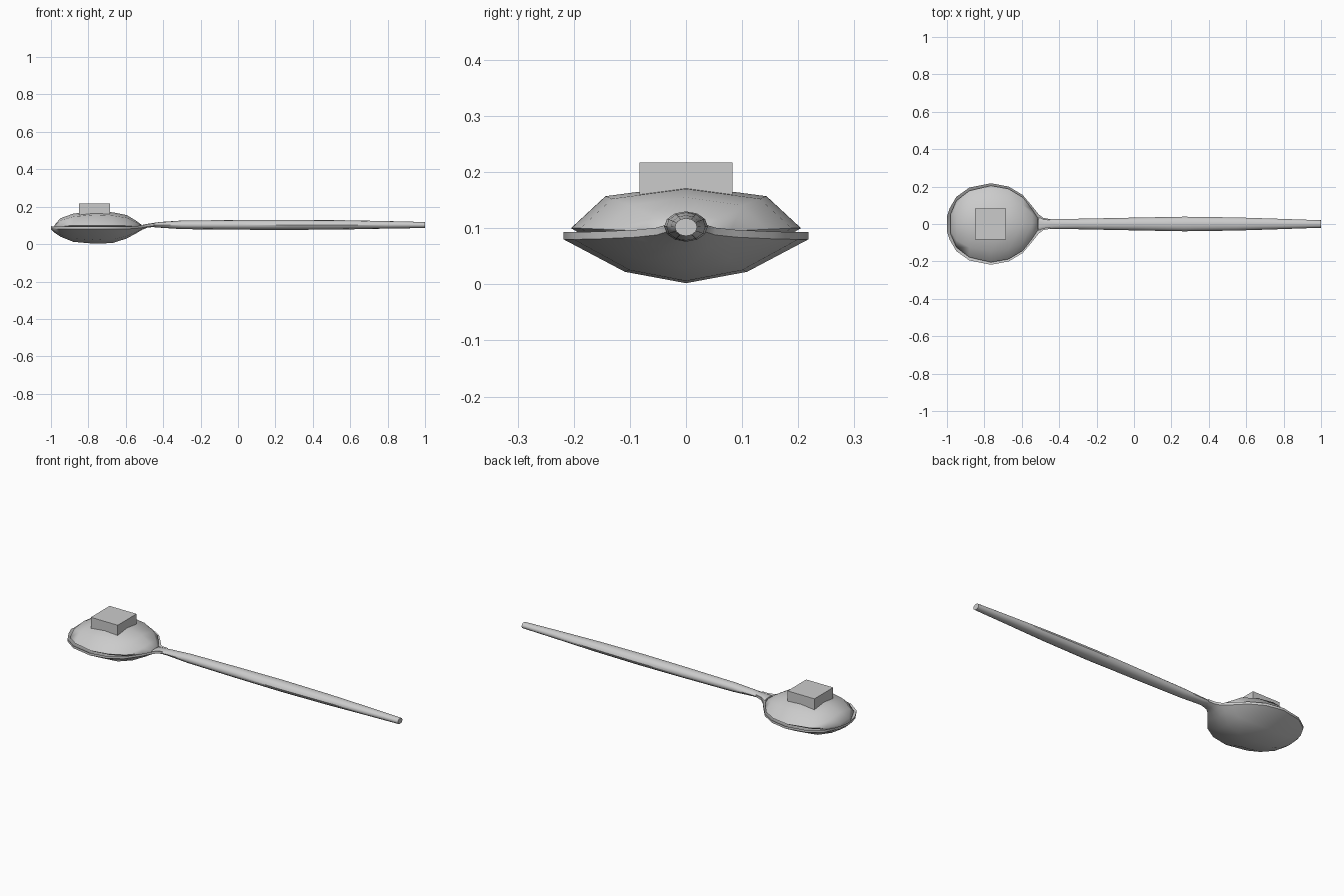
import bpy, bmesh, math

if "Cube" in bpy.data.objects:
    bpy.data.objects.remove(bpy.data.objects["Cube"])


def loft(name, sections, angle):
    """Skin closed cross-sections (lists of xyz) and cap both ends."""
    bm = bmesh.new()
    rings = [[bm.verts.new(p) for p in s] for s in sections]
    n = len(rings[0])
    for a, b in zip(rings, rings[1:]):
        for i in range(n):
            j = (i + 1) % n
            bm.faces.new((a[i], a[j], b[j], b[i]))
    bm.faces.new(rings[0])
    bm.faces.new(rings[-1])
    bmesh.ops.recalc_face_normals(bm, faces=bm.faces)
    me = bpy.data.meshes.new(name)
    bm.to_mesh(me)
    bm.free()
    ob = bpy.data.objects.new(name, me)
    bpy.context.collection.objects.link(ob)
    bpy.ops.object.select_all(action='DESELECT')
    ob.select_set(True)
    bpy.context.view_layer.objects.active = ob
    bpy.ops.object.shade_smooth_by_angle(angle=math.radians(angle))
    return ob


# Bowl: x, half width, outer rim height, keel height
bowl = [(-1.0, .04, .083, .08), (-.985, .085, .081, .064), (-.95, .145, .08, .04),
        (-.88, .195, .08, .012), (-.765, .218, .08, .002), (-.67, .2, .08, .006),
        (-.595, .155, .081, .03), (-.54, .09, .084, .06), (-.51, .052, .088, .078),
        (-.485, .033, .094, .088), (-.45, .026, .098, .092)]
sections = []
for x, w, rim, keel in bowl:
    outer = [(x, f * w, keel + h * (rim - keel))
             for f, h in ((-1, 1), (-.5, .26), (0, 0), (.5, .26), (1, 1))]
    inner = [(x, y, z + .013) for x, y, z in reversed(outer)]
    sections.append(outer + inner)
loft("spoon_bowl", sections, 50)

# Handle: x, centre height, half width, half height
handle = [(-.51, .099, .034, .004), (-.48, .101, .028, .008), (-.42, .103, .026, .015),
          (-.3, .103, .028, .023), (0, .103, .034, .026), (.27, .103, .039, .027),
          (.55, .103, .035, .025), (.8, .103, .027, .020), (1.0, .102, .020, .016)]
loft("spoon_handle",
     [[(x, w * math.cos(t), z + h * math.sin(t))
       for t in (math.tau * i / 12 for i in range(12))] for x, z, w, h in handle], 40)

# Heaped contents: x, half width, edge height, crown height
mound = [(-.982, .05, .09, .1), (-.95, .125, .095, .138), (-.88, .178, .1, .163),
         (-.765, .205, .1, .176), (-.67, .188, .1, .17), (-.595, .143, .098, .155),
         (-.545, .08, .095, .125), (-.515, .035, .092, .103)]
loft("heaped_filling",
     [[(x, f * w, edge + h * (top - edge))
       for f, h in ((-1, 0), (-.7, .75), (0, 1), (.7, .75), (1, 0))]
      + [(x, .9 * w, edge - .012), (x, -.9 * w, edge - .012)]
      for x, w, edge, top in mound], 60)

# Square block resting in the filling
bpy.ops.mesh.primitive_cube_add(size=1, location=(-.767, 0, .1335))
block = bpy.context.object
block.name = "square_block"
block.scale = (.166, .166, .167)
